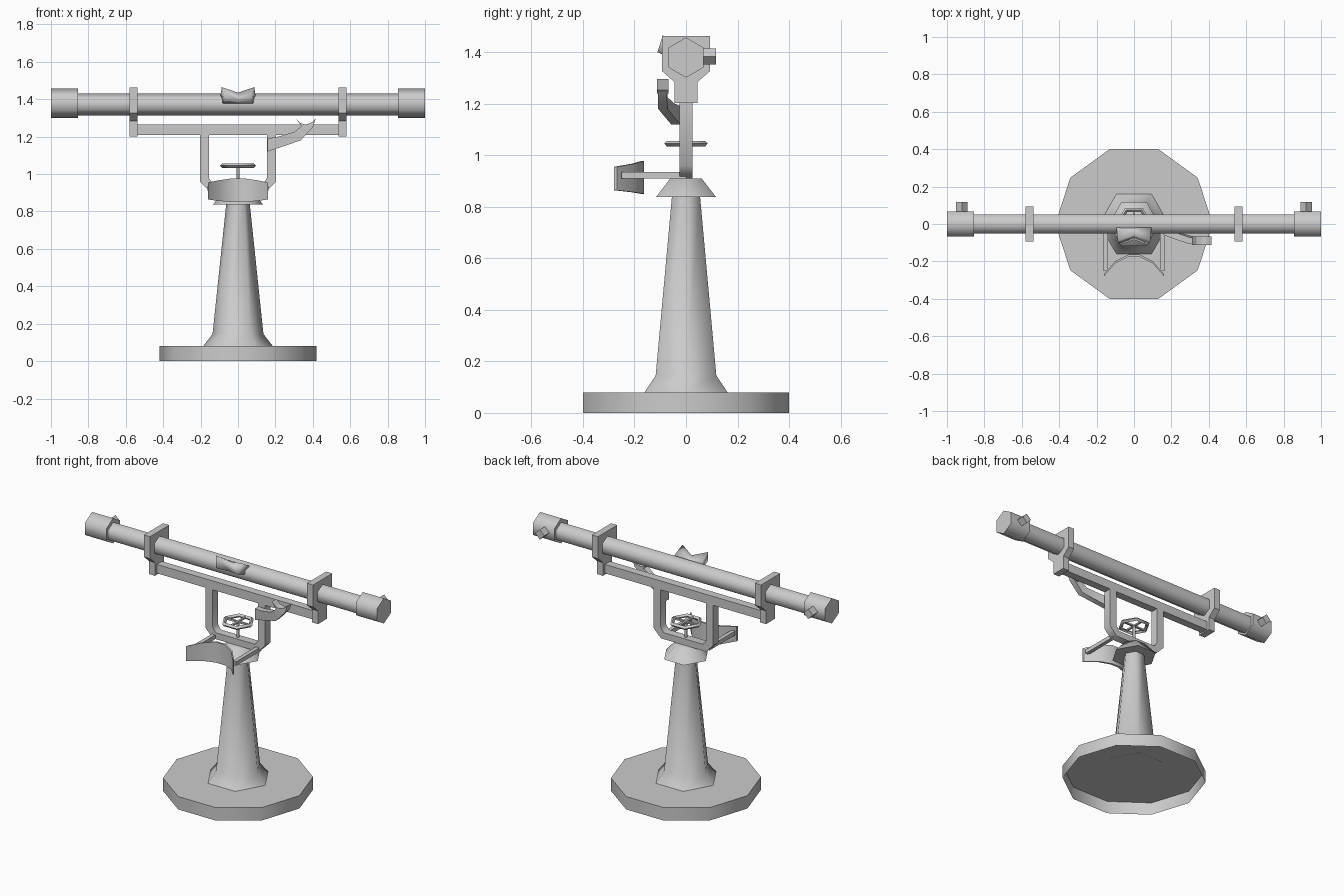
import bpy, bmesh, math
from mathutils import Vector, Matrix

cube = bpy.data.objects.get("Cube")
if cube:
    bpy.data.objects.remove(cube)

grey = bpy.data.materials.new("plain_grey")
grey.use_nodes = True
grey.diffuse_color = (0.6, 0.6, 0.6, 1)
grey.node_tree.nodes["Principled BSDF"].inputs["Base Color"].default_value = (0.6, 0.6, 0.6, 1)


def finish(name, bm, angle=None):
    bmesh.ops.recalc_face_normals(bm, faces=bm.faces)
    mesh = bpy.data.meshes.new(name)
    bm.to_mesh(mesh)
    bm.free()
    mesh.materials.append(grey)
    obj = bpy.data.objects.new(name, mesh)
    bpy.context.collection.objects.link(obj)
    if angle:
        bpy.ops.object.select_all(action='DESELECT')
        obj.select_set(True)
        bpy.context.view_layer.objects.active = obj
        bpy.ops.object.shade_smooth_by_angle(angle=math.radians(angle))
    return obj


def loft(name, sections, angle=None, start_cap=True):
    """Skin a row of equal-length point loops and cap the ends."""
    bm = bmesh.new()
    rows = [[bm.verts.new(p) for p in s] for s in sections]
    n = len(rows[0])
    for a, b in zip(rows, rows[1:]):
        for i in range(n):
            j = (i + 1) % n
            bm.faces.new((a[i], a[j], b[j], b[i]))
    if start_cap:
        bm.faces.new(rows[0])
    bm.faces.new(rows[-1])
    return finish(name, bm, angle)


def lathe(name, sides, rings, axis='Z', centre=(0, 0, 0), angle=65, start_cap=True):
    """Stack of regular polygons (position, radius) along an axis."""
    turn = {'Z': Matrix(), 'X': Matrix.Rotation(math.pi / 2, 4, 'Y'),
            'Y': Matrix.Rotation(-math.pi / 2, 4, 'X')}[axis]
    c = Vector(centre)
    secs = []
    for h, r in rings:
        secs.append([c + turn @ Vector((r * math.cos(t), r * math.sin(t), h))
                     for t in (math.tau * i / sides for i in range(sides))])
    return loft(name, secs, angle, start_cap)


def box(name, x, y, z):
    return loft(name, [[(a, y[0], z[0]), (a, y[1], z[0]), (a, y[1], z[1]), (a, y[0], z[1])] for a in x])


def mirrored(half):
    """Complete a left-right symmetric outline given its +x half."""
    return half + [(-x, z) for x, z in reversed(half) if x]


# Pedestal, hollow under the base plate
lathe("base_plate", 10, [(0, 0.421), (0.08, 0.421)], start_cap=False)
lathe("column", 6, [(0.079, 0.187), (0.145, 0.136), (0.85, 0.062)])
lathe("column_cap", 6, [(0.837, 0.135), (0.91, 0.07)])

# Yoke and rail
yoke = mirrored([(0.155, 0.91), (0.204, 0.96), (0.204, 1.215), (0.156, 1.215), (0.156, 0.98), (0.135, 0.95)])
loft("yoke", [[(x, y, z) for x, z in yoke] for y in (-0.025, 0.025)], 60)
box("rail", (-0.56, 0.56), (-0.025, 0.025), (1.21, 1.265))

# Hexagonal tube, end housings, side windows and hangers
lathe("main_tube", 6, [(-0.9, 0.059), (0.9, 0.059)], 'X', (0, 0, 1.373))
hanger = mirrored([(0.045, 1.202), (0.045, 1.284), (0.094, 1.327), (0.094, 1.463)])
for side, s in (("left", 1), ("right", -1)):
    lathe(side + "_end_housing", 6, [(0.855 * s, 0.078), (s, 0.078)], 'X', (0, 0, 1.379))
    lathe(side + "_window", 4, [(0.04, 0.031), (0.117, 0.031)], 'Y', (0.92 * s, 0, 1.383), None)
    loft(side + "_hanger", [[(x * s, y, z) for y, z in hanger] for x in (0.538, 0.58)])

# Brow rest with a shallow notch in the middle
loft("brow_rest", [[(x, yt, zt), (x * 0.85, yb, zb), (x * 0.95, -0.04, 1.373), (x * 1.1, 0, 1.41)]
                   for x, yt, zt, yb, zb in ((-0.087, -0.09, 1.465, -0.111, 1.4),
                                             (0, -0.055, 1.435, -0.085, 1.388),
                                             (0.087, -0.09, 1.465, -0.111, 1.4))], 120)

# Curved chest rest and its arms
curve = [(0.16, -0.279, 0.864, 0.955), (0.1, -0.21, 0.856, 0.967), (0.03, -0.175, 0.85, 0.977)]
curve += [(-x, y, a, b) for x, y, a, b in reversed(curve)]
loft("chest_rest", [[(x, y, a), (x, y + 0.012, a), (x, y + 0.012, b), (x, y, b)]
                    for x, y, a, b in curve], 40)
for side, s in (("left", 1), ("right", -1)):
    box(side + "_rest_arm", (0.138 * s, 0.162 * s), (-0.25, 0.0), (0.91, 0.935))

# Chin cup on a bent arm
loft("chin_arm", [[(x0, y - 0.018, z0), (x0, y + 0.018, z0), (x1, y + 0.018, z1), (x1, y - 0.018, z1)]
                  for x0, z0, x1, z1, y in ((0.157, 1.12, 0.157, 1.19, -0.04),
                                            (0.235, 1.146, 0.215, 1.2, -0.062),
                                            (0.335, 1.18, 0.3, 1.225, -0.09),
                                            (0.4, 1.25, 0.35, 1.265, -0.092))], 60)
cup = [(0.31, 1.295), (0.335, 1.272), (0.36, 1.265), (0.388, 1.272), (0.415, 1.295),
       (0.402, 1.255), (0.385, 1.24), (0.345, 1.25)]
loft("chin_cup", [[(x, y, z) for x, z in cup] for y in (-0.112, -0.068)])

# Handwheel
lathe("wheel_stem", 6, [(0.9, 0.008), (1.05, 0.008)])
bm = bmesh.new()
rows = []
for i in range(6):
    t = math.tau * i / 6
    rows.append([bm.verts.new((r * math.cos(t), r * math.sin(t), z))
                 for r, z in ((0.097, 1.045), (0.085, 1.056), (0.073, 1.045), (0.085, 1.033))])
for i in range(6):
    a, b = rows[i], rows[(i + 1) % 6]
    for j in range(4):
        k = (j + 1) % 4
        bm.faces.new((a[j], a[k], b[k], b[j]))
finish("wheel_rim", bm, 60)
for name, reach, turn in (("wheel_spoke_across", 0.08, 0), ("wheel_spoke_along", 0.07, math.pi / 2)):
    spoke = box(name, (-reach, reach), (-0.006, 0.006), (1.04, 1.05))
    spoke.rotation_euler.z = turn
